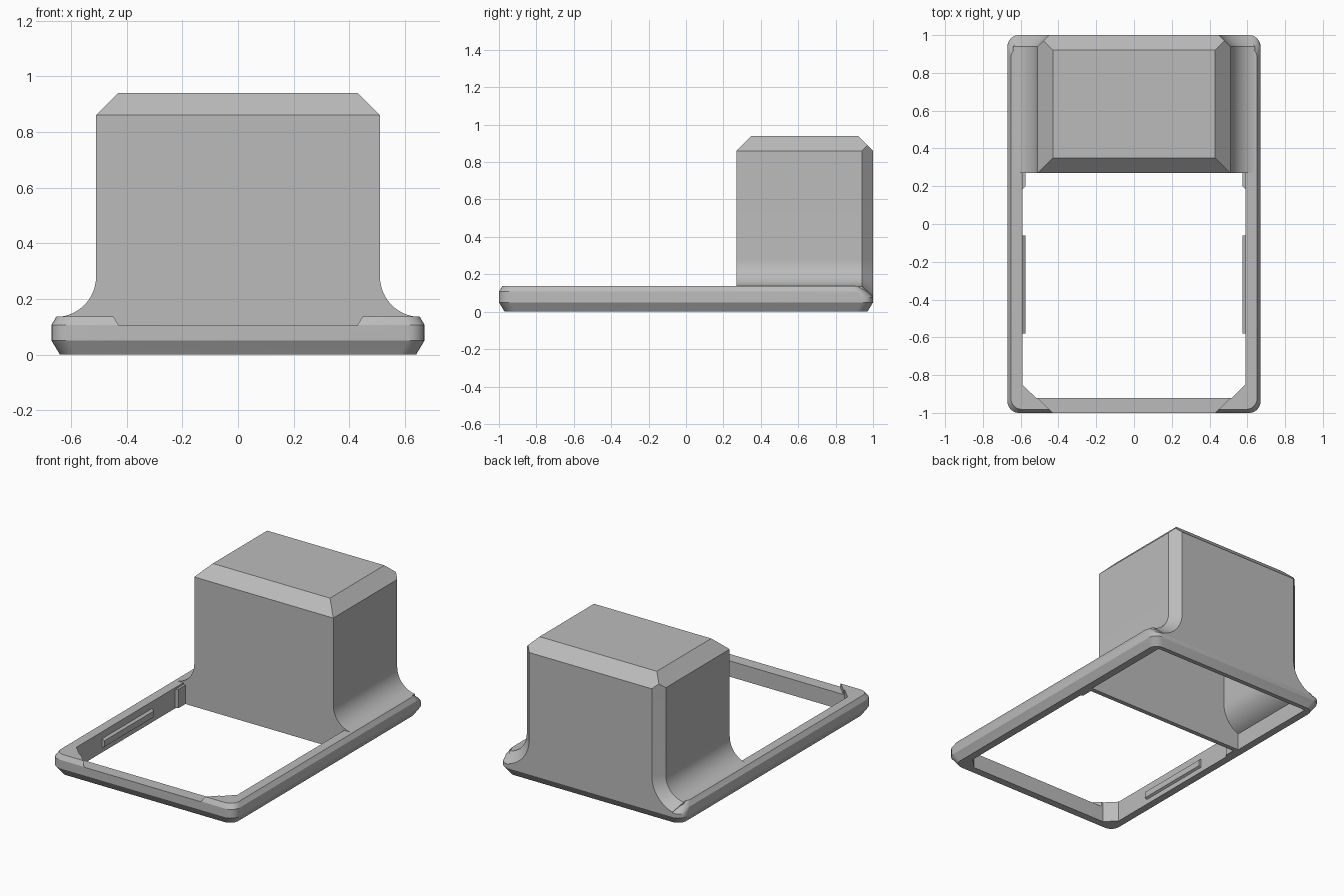
import bpy, bmesh, math
from mathutils import Vector

if "Cube" in bpy.data.objects:
    bpy.data.objects.remove(bpy.data.objects["Cube"], do_unlink=True)

grey = bpy.data.materials.new("plain grey")
grey.use_nodes = True
COLOUR = (0.5, 0.5, 0.5, 1)
grey.diffuse_color = COLOUR
grey.node_tree.nodes["Principled BSDF"].inputs["Base Color"].default_value = COLOUR


def loft(name, rings, planes=()):
    """Solid skinned through matching rings, trimmed by (point, normal) planes."""
    bm = bmesh.new()
    loops = [[bm.verts.new(p) for p in ring] for ring in rings]
    n = len(loops[0])
    for a, b in zip(loops, loops[1:]):
        for i in range(n):
            j = (i + 1) % n
            bm.faces.new((a[i], a[j], b[j], b[i]))
    bm.faces.new(loops[0])
    bm.faces.new(loops[-1])
    for point, normal in planes:
        bmesh.ops.bisect_plane(bm, geom=bm.verts[:] + bm.edges[:] + bm.faces[:],
                               plane_co=Vector(point), plane_no=Vector(normal),
                               clear_outer=True)
        bmesh.ops.holes_fill(bm, edges=[e for e in bm.edges if e.is_boundary])
    bmesh.ops.recalc_face_normals(bm, faces=bm.faces)
    mesh = bpy.data.meshes.new(name)
    bm.to_mesh(mesh)
    bm.free()
    obj = bpy.data.objects.new(name, mesh)
    bpy.context.collection.objects.link(obj)
    mesh.materials.append(grey)
    return obj


def prism(name, plan, z0, z1):
    return loft(name, [[(x, y, z) for x, y in plan] for z in (z0, z1)])


def activate(obj):
    bpy.ops.object.select_all(action='DESELECT')
    obj.select_set(True)
    bpy.context.view_layer.objects.active = obj


def cut(obj, cutter):
    cutter.hide_render = True
    mod = obj.modifiers.new("cut", 'BOOLEAN')
    mod.operation, mod.solver, mod.object = 'DIFFERENCE', 'EXACT', cutter
    activate(obj)
    bpy.ops.object.modifier_apply(modifier=mod.name)
    bpy.data.objects.remove(cutter, do_unlink=True)


def smooth(obj):
    activate(obj)
    bpy.ops.object.shade_smooth_by_angle(angle=math.radians(25))


# Base frame: rounded rectangle with chamfered edges
def rounded(z, inset, back_inset, steps=6):
    hx, y0, y1, r = 0.67 - inset, -1 + inset, 1 - back_inset, 0.06
    ring = []
    for k, (cx, cy) in enumerate([(hx - r, y1 - r), (r - hx, y1 - r),
                                  (r - hx, y0 + r), (hx - r, y0 + r)]):
        for i in range(steps + 1):
            a = math.pi / 2 * (k + i / steps)
            ring.append((cx + r * math.cos(a), cy + r * math.sin(a), z))
    return ring


frame = loft("base_frame", [rounded(0, 0.03, 0.03), rounded(0.05, 0, 0),
                            rounded(0.077, 0, 0), rounded(0.107, 0, 0.03),
                            rounded(0.137, 0.018, 0.06)])
cut(frame, prism("opening_cutter", [(-0.59, 0.94), (-0.59, -0.85), (-0.52, -0.92),
                                    (0.52, -0.92), (0.59, -0.85), (0.59, 0.94)], -0.1, 0.3))
# Lowered front bar between the corner gussets
cut(frame, prism("front_bar_cutter", [(-0.38, -1.05), (0.38, -1.05),
                                      (0.53, -0.9), (-0.53, -0.9)], 0.105, 0.3))
smooth(frame)


# Hollow tower with flared sides, chamfered top and back corners
def flared(y, r, x_end, bottom, top, steps=12):
    cx, cz = 0.655, 0.28
    t_end = math.acos((cx - x_end) / r)
    half = [(x_end, bottom)]
    for i in range(steps + 1):
        t = t_end * (1 - i / steps)
        half.append((cx - r * math.cos(t), cz - r * math.sin(t)))
    half.append((cx - r, top))
    return [(x, y, z) for x, z in half] + [(-x, y, z) for x, z in reversed(half)]


def top_chamfers(drop):
    z = 0.86 - drop
    return [((0, 0.27, z), (0, -1, 1)), ((0, 1, z), (0, 1, 1)),
            ((0.51, 0, z), (1, 0, 1)), ((-0.51, 0, z), (-1, 0, 1))]


tower = loft("tower", [flared(0.27, 0.145, 0.64, 0.06, 0.94),
                       flared(0.94, 0.145, 0.64, 0.06, 0.94),
                       flared(1.0, 0.205, 0.60, 0.06, 0.94)], top_chamfers(0))
cut(tower, loft("tower_cutter", [flared(0.30, 0.18, 0.59, -0.1, 0.91),
                                 flared(0.94, 0.18, 0.59, -0.1, 0.91)], top_chamfers(0.04)))
smooth(tower)

# Lower strip of the tower's front wall
prism("front_wall_foot", [(-0.59, 0.27), (0.59, 0.27), (0.59, 0.30), (-0.59, 0.30)], 0, 0.1)

# Clip ridges and end ribs on the inner faces of the side rails
for side, label in ((1, "left"), (-1, "right")):
    section = [(0.595, 0.095), (0.575, 0.08), (0.575, 0.04), (0.595, 0.03)]
    loft(label + "_clip_ridge", [[(side * x, y, z) for x, z in section]
                                 for y in (-0.58, -0.06)])
    rib = [(0.595, 0.275), (0.575, 0.275), (0.575, 0.2), (0.595, 0.18)]
    prism(label + "_end_rib", [(side * x, y) for x, y in rib], 0.0, 0.125)
